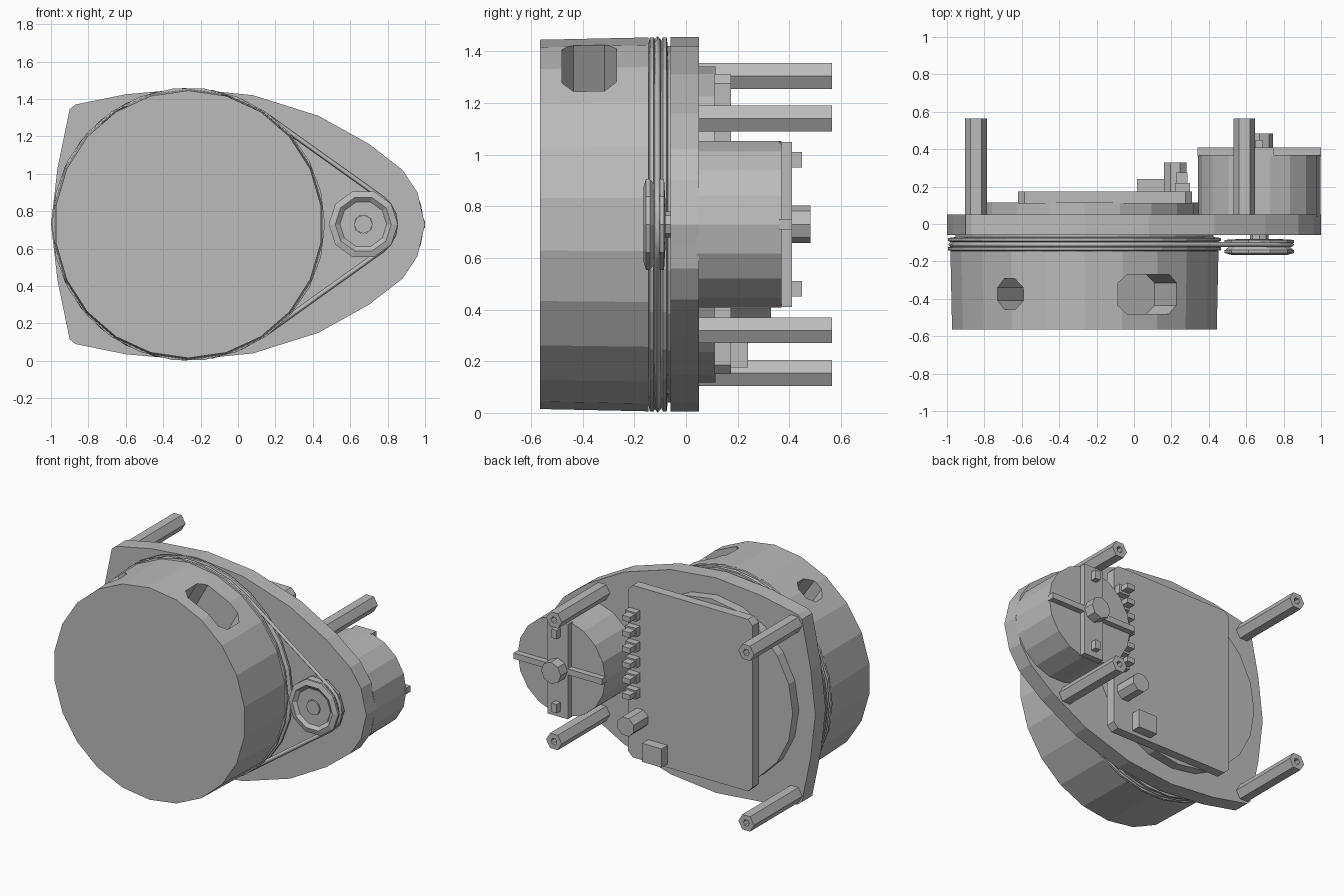
import bpy, bmesh
from math import sin, cos, pi, acos, radians
from mathutils import Vector, Matrix

cube = bpy.data.objects.get("Cube")
if cube:
    bpy.data.objects.remove(cube, do_unlink=True)

grey = bpy.data.materials.new("plain grey")
grey.use_nodes = True
colour = (0.5, 0.5, 0.5, 1)
grey.diffuse_color = colour
grey.node_tree.nodes["Principled BSDF"].inputs["Base Color"].default_value = colour

MID = 0.73             # height shared by drum and motor axes
DRUM, MOTOR = -0.265, 0.67


def finish(name, bm):
    bmesh.ops.remove_doubles(bm, verts=bm.verts, dist=1e-5)
    bmesh.ops.recalc_face_normals(bm, faces=bm.faces)
    mesh = bpy.data.meshes.new(name)
    bm.to_mesh(mesh)
    bm.free()
    mesh.materials.append(grey)
    ob = bpy.data.objects.new(name, mesh)
    bpy.context.collection.objects.link(ob)
    return ob


def lathe(name, x, z, profile, sides, phase=0.0):
    """Turn (radius, y) points around an axis parallel to y; ends are capped."""
    bm = bmesh.new()
    rings = []
    for r, y in profile:
        angles = [phase + 2 * pi * i / sides for i in range(sides)]
        rings.append([bm.verts.new((x + r * cos(a), y, z + r * sin(a))) for a in angles])
    for a, b in zip(rings, rings[1:]):
        for i in range(sides):
            j = (i + 1) % sides
            bm.faces.new((a[i], a[j], b[j], b[i]))
    bm.faces.new(rings[0])
    bm.faces.new(rings[-1])
    return finish(name, bm)


def prism(name, outline, y0, y1):
    """Extrude an (x, z) outline along y."""
    bm = bmesh.new()
    face = bm.faces.new([bm.verts.new((x, y0, z)) for x, z in outline])
    new = bmesh.ops.extrude_face_region(bm, geom=[face])["geom"]
    moved = [v for v in new if isinstance(v, bmesh.types.BMVert)]
    bmesh.ops.translate(bm, verts=moved, vec=(0, y1 - y0, 0))
    return finish(name, bm)


def box(name, x0, x1, y0, y1, z0, z1):
    return prism(name, [(x0, z0), (x1, z0), (x1, z1), (x0, z1)], y0, y1)


def cut_pocket(target, angle, outline):
    """Sink a radial pocket with the given (tangent, y) outline into the drum."""
    cutter = prism("pocket_cutter", outline, 0.45, 0.9)
    out = Vector((cos(angle), 0, sin(angle)))
    along = Vector((-sin(angle), 0, cos(angle)))
    turn = Matrix((along, out, Vector((0, 1, 0)))).transposed().to_4x4()
    cutter.data.transform(Matrix.Translation((DRUM, -0.375, MID)) @ turn)
    bm = bmesh.new()
    bm.from_mesh(cutter.data)
    bmesh.ops.recalc_face_normals(bm, faces=bm.faces)
    bm.to_mesh(cutter.data)
    bm.free()
    mod = target.modifiers.new("pocket", 'BOOLEAN')
    mod.operation, mod.solver, mod.object = 'DIFFERENCE', 'EXACT', cutter
    bpy.context.view_layer.objects.active = target
    bpy.ops.object.modifier_apply(modifier=mod.name)
    bpy.data.objects.remove(cutter, do_unlink=True)


# Rotating drum with a sensor slot and a round port
drum = lathe("rotating_drum", DRUM, MID, [(0.715, -0.565), (0.724, -0.145)], 22, pi / 22)
slot = [(0.18, 0.06), (0.13, 0.105), (-0.13, 0.105), (-0.18, 0.06),
        (-0.18, -0.06), (-0.13, -0.105), (0.13, -0.105), (0.18, -0.06)]
cut_pocket(drum, radians(61), slot)
port = [(0.09 * cos(a * pi / 4 + pi / 8), 0.09 * sin(a * pi / 4 + pi / 8)) for a in range(8)]
cut_pocket(drum, radians(124), port)

# Grooved belt track and neck behind the drum
lathe("drum_belt_track", DRUM, MID,
      [(0.70, -0.146), (0.73, -0.14), (0.73, -0.125), (0.705, -0.115),
       (0.705, -0.10), (0.73, -0.09), (0.73, -0.075), (0.69, -0.07)], 26)
lathe("drum_neck", DRUM, MID, [(0.69, -0.072), (0.69, -0.05)], 24)

# Base plate: upper half outline mirrored about the mid height
half = [(0.98, 0.81), (0.96, 0.90), (0.88, 1.02), (0.70, 1.16), (0.43, 1.31), (0.08, 1.42),
        (-0.26, 1.455), (-0.60, 1.425), (-0.87, 1.37), (-0.90, 1.345), (-0.965, 1.03)]
mirrored = [(x, 2 * MID - z) for x, z in reversed(half)]
prism("base_plate", [(1.0, MID)] + half + [(-1.0, MID)] + mirrored, -0.06, 0.05)

# Drive pulley and shaft
lathe("pulley", MOTOR, MID,
      [(0.05, -0.135), (0.05, -0.15), (0.125, -0.15), (0.125, -0.145), (0.15, -0.165),
       (0.185, -0.155), (0.185, -0.14), (0.16, -0.12), (0.16, -0.11),
       (0.185, -0.10), (0.185, -0.085), (0.10, -0.08)], 10)
lathe("pulley_shaft", MOTOR, MID, [(0.05, -0.16), (0.05, -0.05)], 8)

# Belt: a cord wrapped around drum and pulley along their common tangents
r_drum, r_pulley = 0.715, 0.172
tangent = acos((r_drum - r_pulley) / (MOTOR - DRUM))
path = []
for cx, r, start, end, n in ((DRUM, r_drum, tangent, 2 * pi - tangent, 20),
                             (MOTOR, r_pulley, -tangent, tangent, 6)):
    for i in range(n + 1):
        a = start + (end - start) * i / n
        path.append((cx + r * cos(a), -0.11, MID + r * sin(a)))
curve = bpy.data.curves.new("drive_belt", 'CURVE')
curve.dimensions = '3D'
curve.bevel_depth = 0.014
curve.bevel_resolution = 0
spline = curve.splines.new('POLY')
spline.points.add(len(path) - 1)
for point, co in zip(spline.points, path):
    point.co = (*co, 1)
spline.use_cyclic_u = True
curve.materials.append(grey)
belt = bpy.data.objects.new("drive_belt", curve)
bpy.context.collection.objects.link(belt)

# Motor housing with crossed end bars, boss and terminals
lathe("motor_housing", MOTOR, MID, [(0.327, 0.04), (0.327, 0.37)], 18)
box("motor_end_strap", MOTOR - 0.075, MOTOR + 0.075, 0.36, 0.41, MID - 0.32, MID + 0.32)
box("motor_cross_bar", MOTOR - 0.33, MOTOR + 0.33, 0.36, 0.41, MID - 0.02, MID + 0.02)
lathe("motor_boss", MOTOR, MID, [(0.073, 0.40), (0.073, 0.483)], 8)
for side in (-1, 1):
    z = MID + side * 0.25
    box("motor_terminal", MOTOR - 0.02, MOTOR + 0.02, 0.40, 0.45, z - 0.03, z + 0.03)

# Raised bearing seat and circuit board with clipped corners
lathe("bearing_seat", DRUM, MID, [(0.612, 0.04), (0.612, 0.115)], 20)
x0, x1, z0, z1, c = -0.62, 0.31, 0.15, 1.31, 0.035
prism("circuit_board", [(x0 + c, z0), (x1 - c, z0), (x1, z0 + c), (x1, z1 - c),
                        (x1 - c, z1), (x0 + c, z1), (x0, z1 - c), (x0, z0 + c)], 0.11, 0.175)

# Board components
lathe("capacitor", 0.22, 0.43, [(0.065, 0.17), (0.065, 0.33)], 8, pi / 8)
box("board_block", 0.015, 0.16, 0.17, 0.24, 0.175, 0.30)
for i in range(6):
    z = 0.60 + i * 0.105
    box("connector_base", 0.22, 0.30, 0.17, 0.22, z - 0.03, z + 0.03)
    box("connector_pin", 0.225, 0.285, 0.21, 0.275, z - 0.015, z + 0.02)

# Hexagonal standoffs with a screw hole in each end
for x, offset in ((-0.845, 0.575), (0.59, 0.41)):
    for side in (-1, 1):
        lathe("standoff", x, MID + side * offset,
              [(0.058, 0.04), (0.058, 0.565), (0.022, 0.565), (0.022, 0.48)], 6)
